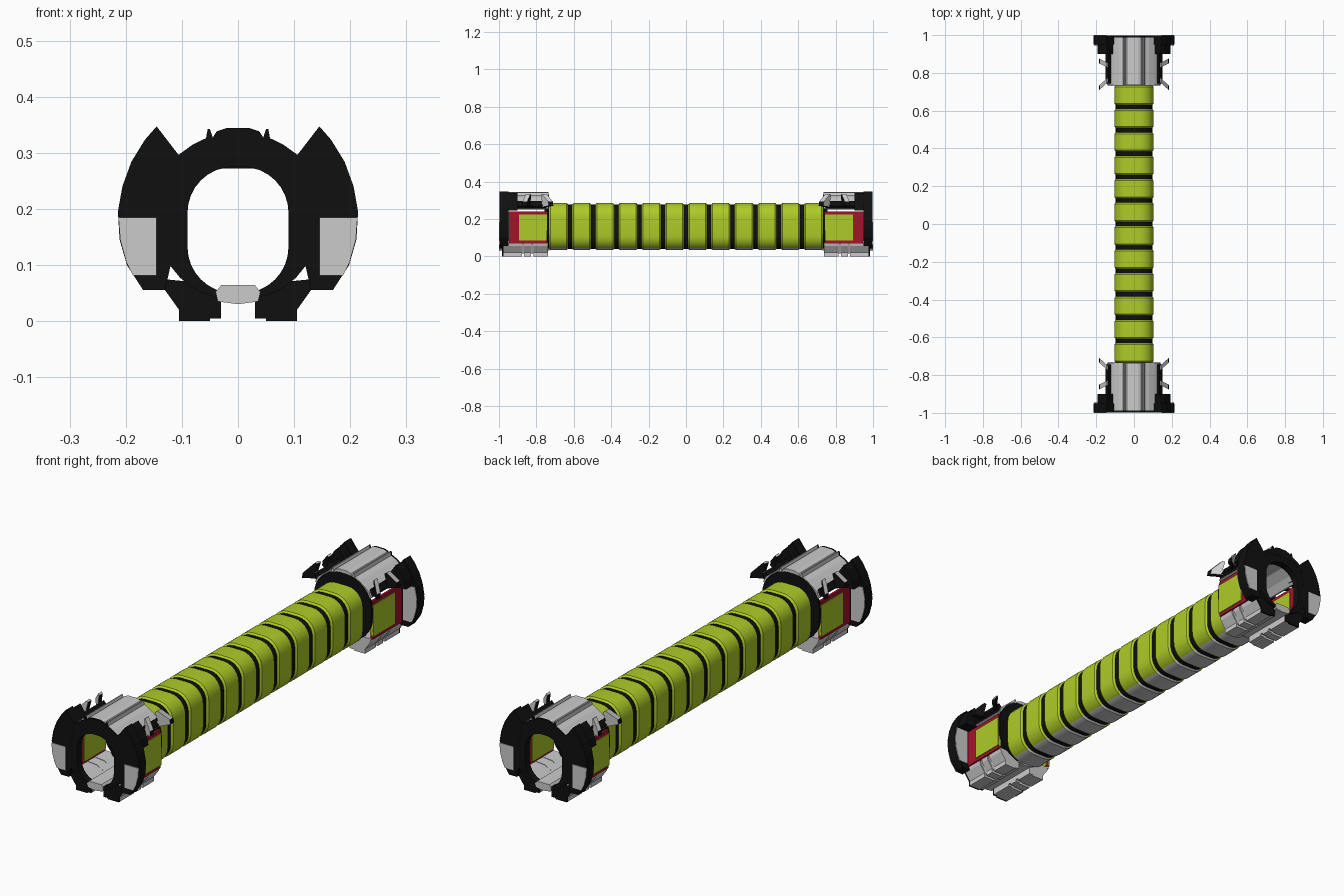
import bpy, bmesh, math

cube = bpy.data.objects.get("Cube")
if cube:
    bpy.data.objects.remove(cube, do_unlink=True)


def material(name, rgb):
    m = bpy.data.materials.new(name)
    m.use_nodes = True
    m.diffuse_color = (*rgb, 1)
    m.node_tree.nodes["Principled BSDF"].inputs["Base Color"].default_value = (*rgb, 1)
    return m


GREEN = material("lime green", (0.42, 0.60, 0.02))
BLACK = material("black", (0.005, 0.005, 0.005))
GREY = material("light grey", (0.60, 0.60, 0.60))
RED = material("crimson", (0.38, 0.006, 0.025))


def finish(name, bm, mats, axes, smooth=False):
    """Turn a bmesh into an object, mirrored about the chosen axes."""
    bmesh.ops.recalc_face_normals(bm, faces=bm.faces[:])
    mesh = bpy.data.meshes.new(name)
    bm.to_mesh(mesh)
    bm.free()
    for m in mats:
        mesh.materials.append(m)
    ob = bpy.data.objects.new(name, mesh)
    bpy.context.collection.objects.link(ob)
    if axes:
        mod = ob.modifiers.new("Mirror", "MIRROR")
        mod.use_axis = ("x" in axes, "y" in axes, False)
        mod.use_mirror_merge = False
    if smooth:
        bpy.ops.object.select_all(action="DESELECT")
        bpy.context.view_layer.objects.active = ob
        ob.select_set(True)
        bpy.ops.object.shade_smooth_by_angle(angle=math.radians(25))
    return ob


def prism(name, pts, y0, y1, mat, axes="xy", rule=None, extra=(), shear=0):
    """Extrude an x-z outline along y; shear pushes outer points along y."""
    bm = bmesh.new()
    x0 = min(p[0] for p in pts)
    a, b = [[bm.verts.new((x, y + shear * (x - x0), z)) for x, z in pts] for y in (y0, y1)]
    bm.faces.new(a)
    bm.faces.new(b[::-1])
    n = len(pts)
    for i in range(n):
        bm.faces.new((a[i], b[i], b[(i + 1) % n], a[(i + 1) % n]))
    bmesh.ops.recalc_face_normals(bm, faces=bm.faces[:])
    if rule:
        for f in bm.faces:
            f.material_index = rule(f)
    return finish(name, bm, [mat, *extra], axes)


def rect(x0, x1, z0, z1):
    return [(x0, z0), (x1, z0), (x1, z1), (x0, z1)]


def section(w, z0, z1, r, n=6):
    """Rounded rectangle outline, half width w."""
    pts = []
    corners = ((w - r, z1 - r), (r - w, z1 - r), (r - w, z0 + r), (w - r, z0 + r))
    for k, (cx, cz) in enumerate(corners):
        for i in range(n + 1):
            t = math.pi / 2 * (k + i / n)
            pts.append((cx + r * math.cos(t), cz + r * math.sin(t)))
    return pts


def shell(name, rings, mats, axes="", rule=None):
    """Closed hollow loft through a loop of (y, outline) rings."""
    bm = bmesh.new()
    loops = [[bm.verts.new((x, y, z)) for x, z in pts] for y, pts in rings]
    for j, a in enumerate(loops):
        b = loops[(j + 1) % len(loops)]
        for i in range(len(a)):
            k = (i + 1) % len(a)
            f = bm.faces.new((a[i], a[k], b[k], b[i]))
            if rule:
                f.material_index = rule(f)
    return finish(name, bm, mats, axes, True)


# Corridor tube: padded segments separated by recessed dark rings
outer = section(0.104, 0.034, 0.285, 0.075)
rim = section(0.097, 0.040, 0.278, 0.070)
inner = section(0.091, 0.048, 0.272, 0.066)
STEP = 0.124


def underside(f):
    c = f.calc_center_median()
    return 1 if c.z < 0.046 and abs(c.x) < 0.06 else 0


for k in range(-6, 6):
    y0, y1 = k * STEP + 0.011, (k + 1) * STEP - 0.011
    shell("tube_segment", [(y0, rim), (y0 + 0.008, outer), (y1 - 0.008, outer),
                           (y1, rim), (y1, inner), (y0, inner)],
          [GREEN, GREY], rule=underside)
for k in range(-6, 7):
    y = k * STEP
    shell("tube_ring", [(y - 0.013, rim), (y + 0.013, rim), (y + 0.013, inner),
                        (y - 0.013, inner)], [BLACK])

# Docking module: end ring and inner flange
hull = section(0.141, 0.04, 0.33, 0.128, 8)
opening = section(0.09, 0.05, 0.275, 0.082, 8)
shell("end_ring", [(0.965, hull), (0.996, hull), (0.996, opening), (0.965, opening)],
      [BLACK], "y")
shell("inner_flange", [(0.733, hull), (0.742, hull), (0.742, opening), (0.733, opening)],
      [BLACK], "y")

# Arched roof with centre ridge and two ribs
half_out = [(0.137, 0.255), (0.125, 0.28), (0.105, 0.297), (0.08, 0.315), (0.057, 0.326),
            (0.054, 0.342), (0.05, 0.342), (0.045, 0.327), (0.038, 0.338), (0.02, 0.344)]
half_in = [(0.06, 0.305), (0.1, 0.278), (0.125, 0.25)]


def flip(pts):
    return [(-x, z) for x, z in reversed(pts)]


roof = half_out + flip(half_out) + flip(half_in) + half_in
prism("roof", roof, 0.735, 0.988, GREY, "y")
prism("roof_end_trim", roof, 0.988, 0.997, BLACK, "y")

# Floor lip
prism("floor", [(-0.03, 0.064), (0.03, 0.064), (0.04, 0.052), (0.036, 0.035),
                (0, 0.03), (-0.036, 0.035), (-0.04, 0.052)], 0.73, 0.999, GREY, "y")

# Side doors: red frame with a raised green panel
prism("side_frame", rect(0.130, 0.141, 0.07, 0.24), 0.742, 0.947, RED)
prism("side_panel", rect(0.127, 0.145, 0.084, 0.223), 0.742, 0.893, GREEN)

# Side wings
wing = [(0.105, 0.295), (0.145, 0.347), (0.166, 0.323), (0.19, 0.284), (0.206, 0.24),
        (0.214, 0.195), (0.211, 0.145), (0.198, 0.1), (0.169, 0.055), (0.13, 0.055),
        (0.12, 0.1), (0.12, 0.2)]
prism("wing", wing, 0.949, 0.997, BLACK)
prism("wing_upper_block", [(0.115, 0.26), (0.11, 0.295), (0.142, 0.34), (0.16, 0.322),
                           (0.184, 0.28), (0.192, 0.245), (0.14, 0.245)], 0.9, 0.95, BLACK)
prism("wing_front_panel", [(0.145, 0.081), (0.187, 0.081), (0.199, 0.105), (0.21, 0.145),
                           (0.213, 0.185), (0.145, 0.185)], 0.996, 1.0, GREY)
prism("wing_back_panel", [(0.145, 0.081), (0.187, 0.081), (0.199, 0.105), (0.21, 0.145),
                          (0.213, 0.19), (0.203, 0.24), (0.145, 0.24)], 0.946, 0.95, GREY)


# Clamp fins on the shoulders: pale on the tops and outward ends
def fin_rule(f):
    return 0 if f.normal.z > 0.3 or f.normal.y > 0.7 else 1


fin = [(0.122, 0.27), (0.135, 0.262), (0.184, 0.27), (0.181, 0.292), (0.145, 0.333),
       (0.137, 0.328), (0.145, 0.29)]
prism("rear_fin", fin, 0.765, 0.79, GREY, rule=fin_rule, extra=[BLACK], shear=-0.9)
prism("front_fin", fin, 0.82, 0.845, GREY, rule=fin_rule, extra=[BLACK], shear=0.5)
prism("fin_base", [(0.115, 0.275), (0.137, 0.257), (0.15, 0.27), (0.135, 0.297)],
      0.745, 0.9, BLACK)

# Feet under the module, in three blocks with a dark end plate
foot = [(0.03, 0.005), (0.05, 0.005), (0.05, 0.0), (0.105, 0.0), (0.105, 0.02),
        (0.13, 0.055), (0.135, 0.075), (0.085, 0.07), (0.05, 0.05), (0.03, 0.04)]
for name, y0, y1 in (("foot_inner", 0.738, 0.815), ("foot_middle", 0.828, 0.865),
                     ("foot_outer", 0.878, 0.976)):
    prism(name, foot, y0, y1, GREY)
link = [(x, max(z, 0.014)) for x, z in foot if z != 0.005 or x < 0.04]
prism("foot_link", [(0.03, 0.014), (0.1, 0.014), (0.122, 0.055), (0.13, 0.073),
                    (0.085, 0.068), (0.03, 0.04)], 0.745, 0.97, GREY)
prism("foot_end_plate", foot, 0.976, 0.984, BLACK)
